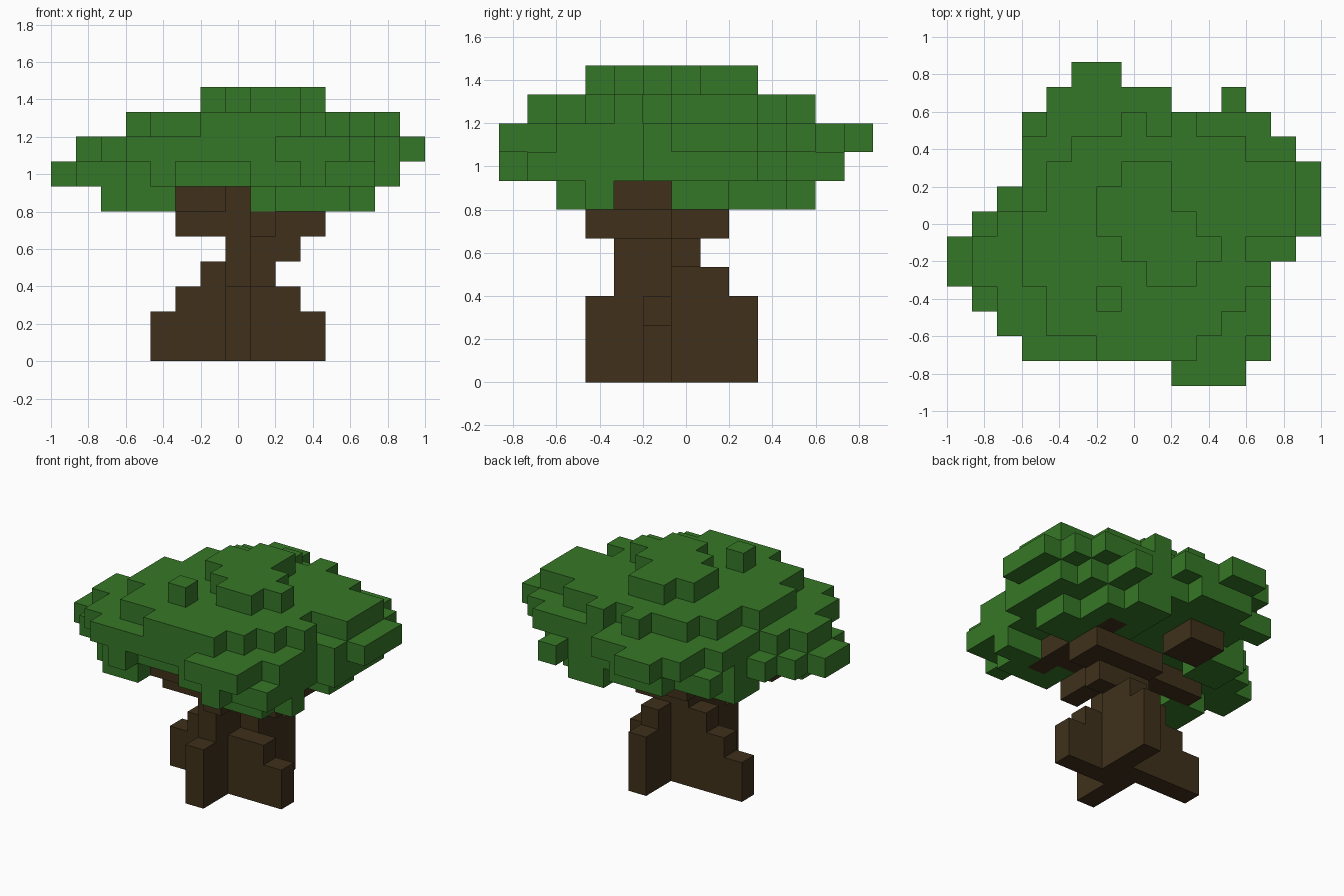
import bpy
import bmesh
from mathutils import Vector

default_cube = bpy.data.objects.get("Cube")
if default_cube:
    bpy.data.objects.remove(default_cube, do_unlink=True)

BLOCK = 2 / 15                      # edge length of one block
ORIGIN = Vector((-1, -6.5 * BLOCK, 0))


def make_material(name, colour):
    mat = bpy.data.materials.new(name)
    mat.use_nodes = True
    mat.diffuse_color = (*colour, 1)
    mat.node_tree.nodes["Principled BSDF"].inputs["Base Color"].default_value = (*colour, 1)
    return mat


def fill(cells, level, *boxes):
    """Add boxes of blocks to a level; each box is first/last x, first/last y."""
    for first_x, last_x, first_y, last_y in boxes:
        for x in range(first_x, last_x + 1):
            for y in range(first_y, last_y + 1):
                cells.add((x, y, level))


def build_blocks(name, cells, solid, mat):
    """Mesh the exposed block sides and merge the coplanar ones."""
    bm = bmesh.new()
    corners = {}

    def corner(position):
        key = tuple(round(value) for value in position)
        if key not in corners:
            corners[key] = bm.verts.new(ORIGIN + Vector(key) * BLOCK)
        return corners[key]

    for cell in sorted(cells):
        for axis in range(3):
            for side in (-1, 1):
                normal = Vector((0, 0, 0))
                normal[axis] = side
                if tuple(round(v) for v in Vector(cell) + normal) in solid:
                    continue
                u = Vector((0, 0, 0))
                u[(axis + 1) % 3] = 0.5
                v = normal.cross(u)
                middle = Vector(cell) + Vector((0.5, 0.5, 0.5)) + normal / 2
                bm.faces.new([corner(middle + offset)
                              for offset in (-u - v, u - v, u + v, v - u)])
    bmesh.ops.dissolve_limit(bm, angle_limit=0.01, verts=bm.verts, edges=bm.edges)
    mesh = bpy.data.meshes.new(name)
    bm.to_mesh(mesh)
    bm.free()
    mesh.materials.append(mat)
    obj = bpy.data.objects.new(name, mesh)
    bpy.context.collection.objects.link(obj)
    return obj


# Trunk: pinwheel of four root fins around a stem that narrows upward
trunk = set()
for level, first_x, last_x in ((0, 4, 10), (1, 4, 10), (2, 5, 9)):
    fill(trunk, level, (7, 8, 5, 6), (first_x, 6, 6, 6), (9, last_x, 5, 5),
         (7, 7, 3, 4), (8, 8, 7, 8))
fill(trunk, 3, (7, 7, 4, 6), (6, 6, 6, 6), (8, 8, 6, 7))
fill(trunk, 4, (7, 7, 4, 6), (8, 9, 6, 6))

# Branches spreading into the leaves
fill(trunk, 5, (5, 7, 4, 4), (7, 7, 5, 5), (8, 8, 3, 5), (7, 10, 6, 7))
fill(trunk, 6, (5, 6, 3, 5), (7, 10, 4, 5), (10, 10, 3, 3), (10, 10, 8, 8),
     (5, 6, 8, 9), (3, 4, 5, 5))

# Canopy: hanging clumps, two wide tiers, upper tier and crown
canopy = set()
fill(canopy, 6, (2, 4, 3, 3), (2, 3, 4, 4), (3, 4, 2, 2), (8, 12, 3, 3),
     (9, 11, 2, 2), (11, 12, 6, 7), (11, 11, 8, 9), (9, 10, 9, 10), (9, 9, 8, 8),
     (3, 4, 7, 8))
fill(canopy, 7, (3, 12, 2, 8), (4, 4, 1, 1), (8, 12, 1, 1), (4, 12, 9, 9),
     (3, 11, 10, 10), (5, 7, 11, 11), (11, 11, 11, 11), (2, 2, 3, 7),
     (1, 1, 3, 6), (0, 0, 4, 5), (13, 13, 5, 8), (10, 10, 0, 0))
fill(canopy, 8, (3, 12, 2, 9), (4, 12, 10, 10), (3, 11, 1, 1), (9, 11, 0, 0),
     (2, 2, 2, 6), (1, 1, 4, 5), (13, 13, 5, 9), (14, 14, 6, 8),
     (4, 8, 11, 11), (5, 6, 12, 12))
fill(canopy, 9, (4, 11, 3, 8), (3, 3, 4, 6), (12, 12, 4, 4), (12, 13, 6, 8),
     (5, 11, 9, 9), (7, 7, 10, 10), (9, 9, 10, 10), (4, 10, 2, 2), (6, 9, 1, 1))
fill(canopy, 10, (6, 8, 6, 7), (7, 8, 5, 8), (8, 9, 4, 6), (10, 10, 5, 5), (6, 6, 3, 3))

solid = trunk | canopy
build_blocks("trunk", trunk, solid, make_material("bark brown", (0.050, 0.030, 0.011)))
build_blocks("canopy", canopy, solid, make_material("leaf green", (0.036, 0.185, 0.020)))
